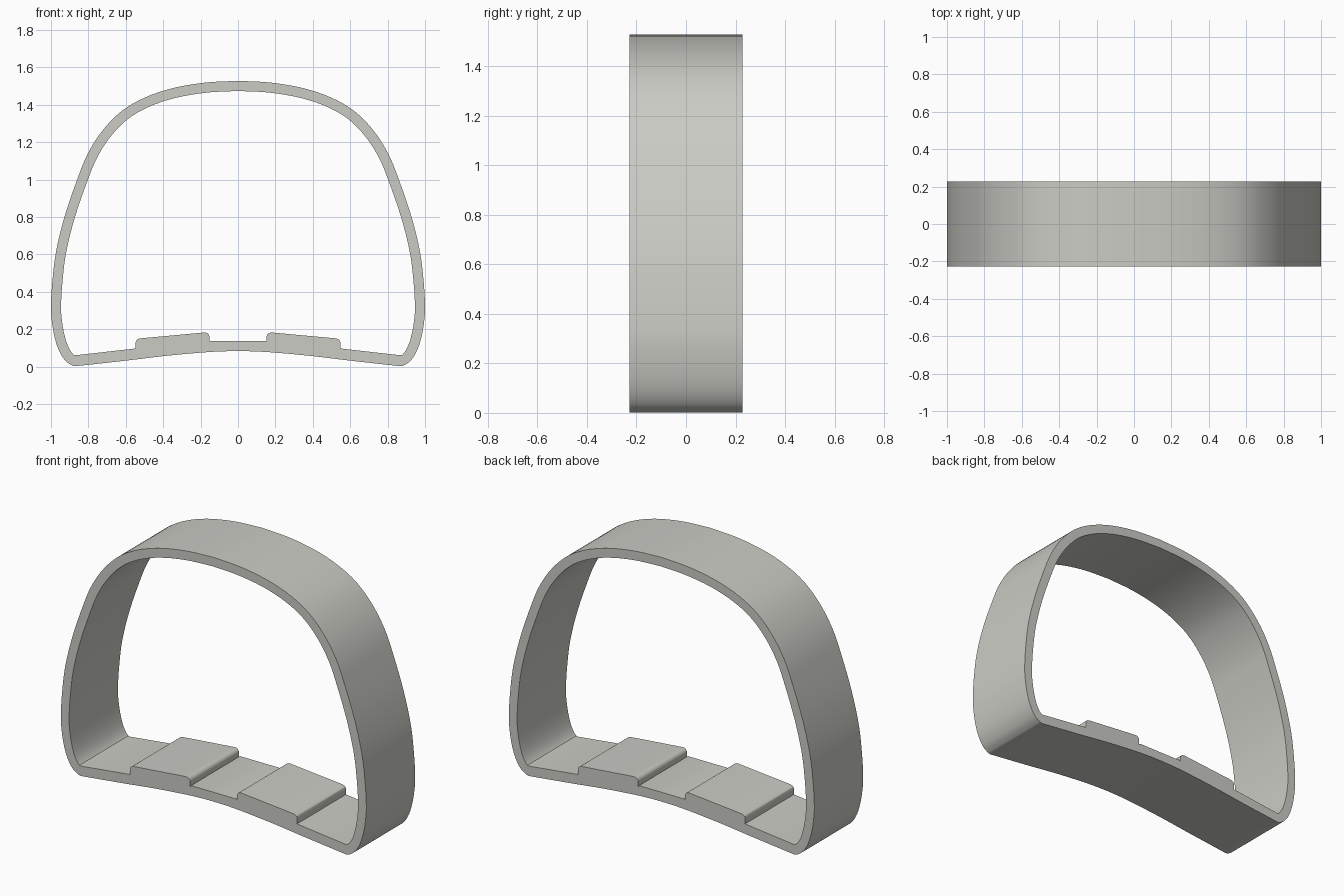
import bpy, bmesh, math
from mathutils import Vector

if "Cube" in bpy.data.objects:
    bpy.data.objects.remove(bpy.data.objects["Cube"])

DEPTH = 0.457
WALL = 0.054


def smooth_path(pts, steps=5):
    """Catmull-Rom curve through the points, end tangents clamped."""
    p = [Vector(q) for q in pts]
    p = [2 * p[0] - p[1]] + p + [2 * p[-1] - p[-2]]
    out = []
    for a, b, c, d in zip(p, p[1:], p[2:], p[3:]):
        for i in range(steps):
            t = i / steps
            out.append(0.5 * (2 * b + (c - a) * t + (2 * a - 5 * b + 4 * c - d) * t * t
                              + (3 * b - a - 3 * c + d) * t ** 3))
    return out + [p[-2]]


def mirrored(half):
    """Closed loop from a right half that runs from bottom centre to top centre."""
    return half + [Vector((-q.x, q.y)) for q in reversed(half[1:-1])]


# Right half of the hoop: rounded foot, bulging side, domed top
arch = smooth_path([(0.87, 0.002), (0.89, 0.008), (0.925, 0.034), (0.957, 0.085), (0.98, 0.155),
                    (0.995, 0.24), (1.0, 0.32), (0.993, 0.45), (0.972, 0.62), (0.925, 0.81),
                    (0.86, 1.0), (0.805, 1.135), (0.73, 1.255), (0.63, 1.36), (0.51, 1.433),
                    (0.36, 1.486), (0.18, 1.518), (0, 1.528)])
arch[-1] = Vector((0, 1.528))

# Arched underside
under = smooth_path([(0, 0.083), (0.1, 0.081), (0.22, 0.073), (0.4, 0.056), (0.6, 0.032), (0.87, 0.002)])
outer = under[:-1] + arch

# Inner wall: the hoop moved inward by the wall thickness
inner_arch = []
for i in range(1, len(arch) - 1):
    t = (arch[i + 1] - arch[i - 1]).normalized()
    q = arch[i] + Vector((-t.y, t.x)) * WALL
    if q.y > 0.068 and q.x > 0.01:
        inner_arch.append(q)
inner_arch.append(Vector((0, 1.528 - WALL)))

# Inner floor with a raised pad on each side of a shallow centre recess
floor = [Vector(q) for q in [
    (0, 0.138), (0.145, 0.138), (0.151, 0.135), (0.153, 0.131), (0.153, 0.16), (0.156, 0.17),
    (0.163, 0.178), (0.173, 0.182), (0.185, 0.182), (0.522, 0.151), (0.534, 0.148),
    (0.543, 0.141), (0.547, 0.13), (0.547, 0.097), (0.865, 0.061), (0.878, 0.063)]]
inner = floor + inner_arch

# Fill the section between both loops and extrude it through the depth
bm = bmesh.new()
edges = []
for loop in (mirrored(outer), mirrored(inner)):
    vs = [bm.verts.new((q.x, -DEPTH / 2, q.y)) for q in loop]
    edges += [bm.edges.new((vs[i], vs[(i + 1) % len(vs)])) for i in range(len(vs))]
bmesh.ops.triangle_fill(bm, edges=edges, use_beauty=True, use_dissolve=False)
geo = bmesh.ops.extrude_face_region(bm, geom=bm.faces[:], use_keep_orig=True)["geom"]
bmesh.ops.translate(bm, vec=(0, DEPTH, 0), verts=[g for g in geo if isinstance(g, bmesh.types.BMVert)])
bmesh.ops.recalc_face_normals(bm, faces=bm.faces[:])

mesh = bpy.data.meshes.new("hoop_band")
bm.to_mesh(mesh)
bm.free()
band = bpy.data.objects.new("hoop_band", mesh)
bpy.context.collection.objects.link(band)

grey = bpy.data.materials.new("warm_grey")
grey.diffuse_color = (0.6, 0.6, 0.56, 1)
grey.use_nodes = True
grey.node_tree.nodes["Principled BSDF"].inputs["Base Color"].default_value = grey.diffuse_color
mesh.materials.append(grey)

bpy.context.view_layer.objects.active = band
band.select_set(True)
bpy.ops.object.shade_smooth_by_angle(angle=math.radians(30))
